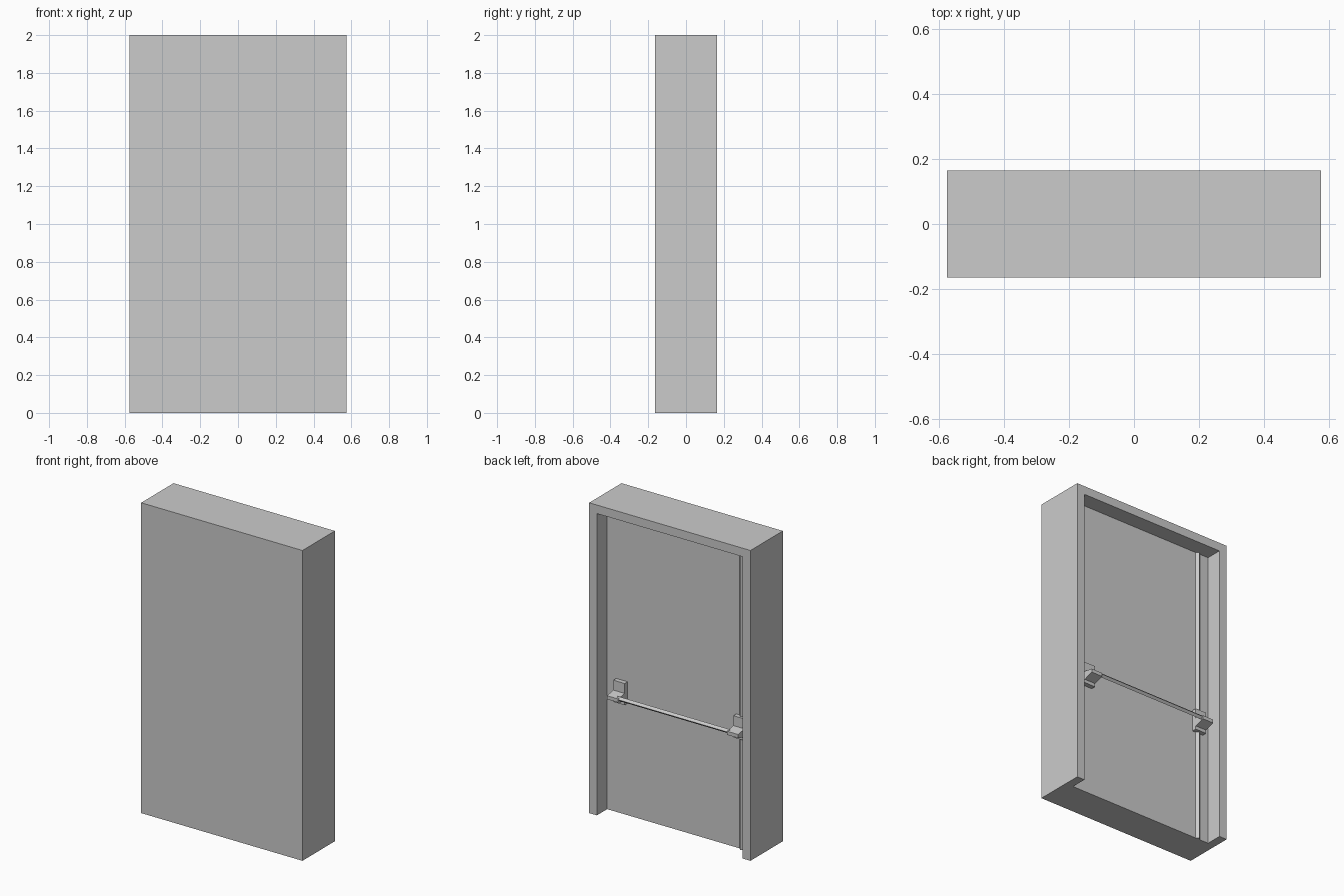
import bpy, bmesh
from math import pi

if "Cube" in bpy.data.objects:
    bpy.data.objects.remove(bpy.data.objects["Cube"])

def mesh_object(name, bm):
    bmesh.ops.recalc_face_normals(bm, faces=bm.faces)
    me = bpy.data.meshes.new(name)
    bm.to_mesh(me)
    bm.free()
    ob = bpy.data.objects.new(name, me)
    bpy.context.collection.objects.link(ob)
    return ob

def prism_x(name, profile, x0, x1):
    """Extrude a (y, z) profile from x0 to x1."""
    bm = bmesh.new()
    face = bm.faces.new([bm.verts.new((x0, y, z)) for y, z in profile])
    ext = bmesh.ops.extrude_face_region(bm, geom=[face])
    verts = [v for v in ext['geom'] if isinstance(v, bmesh.types.BMVert)]
    bmesh.ops.translate(bm, vec=(x1 - x0, 0, 0), verts=verts)
    return mesh_object(name, bm)

def rect(y0, y1, z0, z1):
    return [(y0, z0), (y1, z0), (y1, z1), (y0, z1)]

def diamond_rod(name, radius, length, centre, rot=(0, 0, 0)):
    bpy.ops.mesh.primitive_cylinder_add(vertices=4, radius=radius, depth=length,
                                        location=centre, rotation=rot)
    bpy.context.object.name = name

# door and frame: solid block with a recess cut in the back, open at the floor
DOOR_Y = 0.06
door = prism_x("door_and_frame", rect(-0.165, 0.165, 0, 2), -0.575, 0.575)
cutter = prism_x("recess_cutter", rect(DOOR_Y, 0.3, -0.1, 1.945), -0.52, 0.52)
cutter.hide_render = True
cutter.hide_viewport = True
mod = door.modifiers.new("recess", 'BOOLEAN')
mod.operation = 'DIFFERENCE'
mod.solver = 'EXACT'
mod.object = cutter

# brackets at both ends of the push bar: wall plate plus tapered arm
arm = [(0.085, 0.74), (0.155, 0.762), (0.155, 0.785), (0.085, 0.797)]
for side, x0 in (("latch", -0.48), ("hinge", 0.375)):
    prism_x(side + "_plate", rect(DOOR_Y - 0.005, 0.09, 0.72, 0.86), x0, x0 + 0.08)
    prism_x(side + "_arm", arm, x0, x0 + 0.08)

# horizontal push bar and full-height locking rod
diamond_rod("push_bar", 0.014, 0.80, (-0.01, 0.139, 0.779), (0, pi / 2, 0))
diamond_rod("locking_rod", 0.017, 1.95, (-0.44, DOOR_Y, 0.975))
